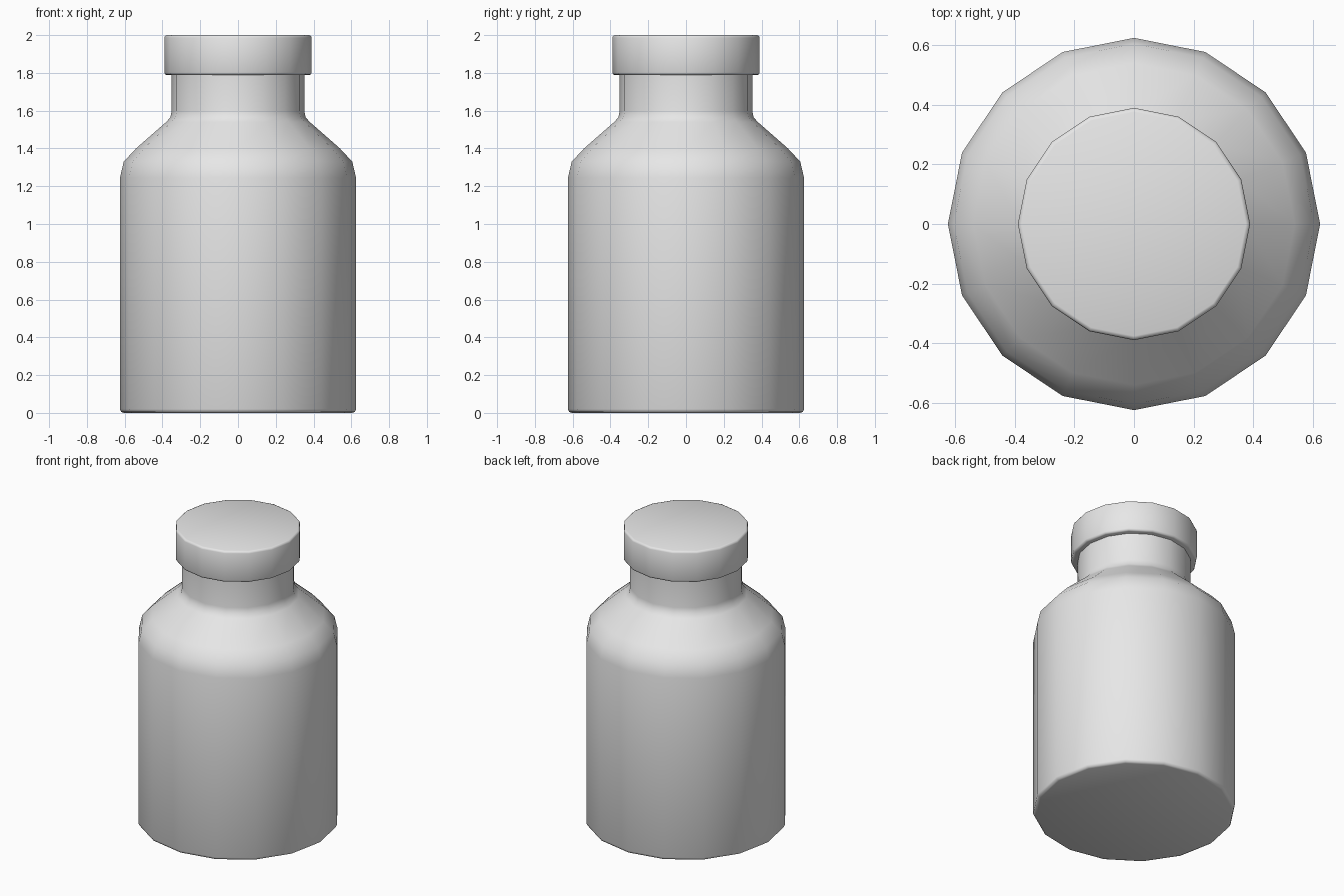
import bpy
import math

cube = bpy.data.objects.get("Cube")
if cube:
    bpy.data.objects.remove(cube, do_unlink=True)

SIDES = 16

grey = bpy.data.materials.new("light_grey")
grey.use_nodes = True
grey.diffuse_color = (0.8, 0.8, 0.8, 1)
grey.node_tree.nodes["Principled BSDF"].inputs["Base Color"].default_value = (0.8, 0.8, 0.8, 1)


def lathe(name, profile):
    """Spin a (radius, height) profile around z and close both ends."""
    verts, faces = [], []
    for r, z in profile:
        for i in range(SIDES):
            a = math.tau * i / SIDES
            verts.append((r * math.cos(a), r * math.sin(a), z))
    for k in range(len(profile) - 1):
        for i in range(SIDES):
            j = (i + 1) % SIDES
            low, high = k * SIDES, (k + 1) * SIDES
            faces.append((low + i, low + j, high + j, high + i))
    faces.append(tuple(reversed(range(SIDES))))
    faces.append(tuple(range(len(verts) - SIDES, len(verts))))
    mesh = bpy.data.meshes.new(name)
    mesh.from_pydata(verts, [], faces)
    mesh.materials.append(grey)
    obj = bpy.data.objects.new(name, mesh)
    bpy.context.collection.objects.link(obj)
    bpy.ops.object.select_all(action="DESELECT")
    obj.select_set(True)
    bpy.context.view_layer.objects.active = obj
    bpy.ops.object.shade_smooth_by_angle(angle=math.radians(60))
    return obj


# Bottle: softened base, straight wall, rounded shoulder, neck
lathe("bottle_body", [
    (0.605, 0), (0.619, 0.006), (0.625, 0.02),
    (0.625, 1.245), (0.605, 1.33), (0.54, 1.4),
    (0.38, 1.54), (0.358, 1.565), (0.351, 1.6), (0.351, 1.8),
])

# Cap: wider disc with softened rims
lathe("bottle_cap", [
    (0.376, 1.788), (0.386, 1.792), (0.39, 1.802),
    (0.39, 1.986), (0.386, 1.996), (0.376, 2.0),
])
